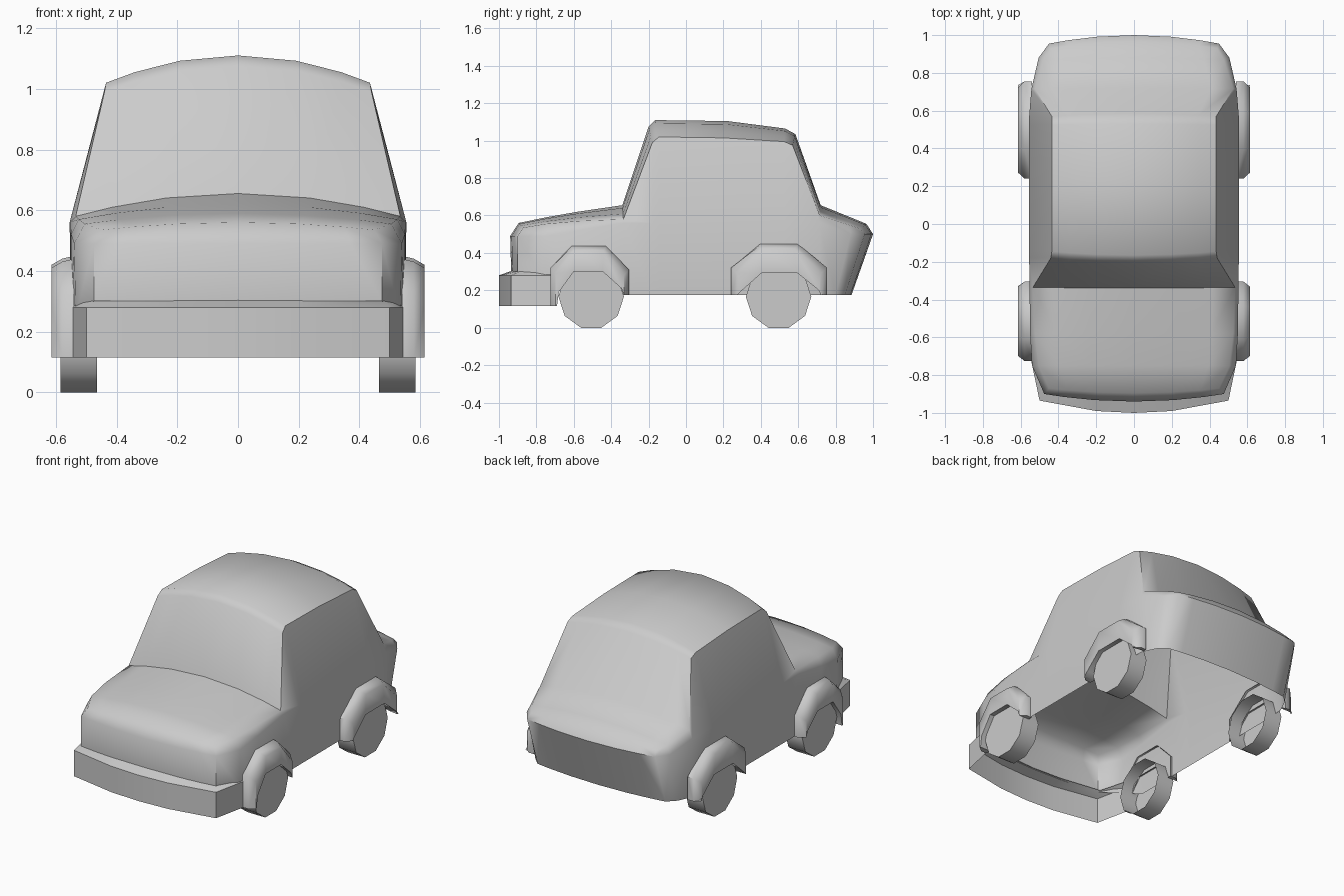
import bpy, bmesh, math

cube = bpy.data.objects.get("Cube")
if cube:
    bpy.data.objects.remove(cube, do_unlink=True)

GREY = (0.6, 0.6, 0.6, 1.0)
mat = bpy.data.materials.new("plain grey")
mat.use_nodes = True
mat.diffuse_color = GREY
mat.node_tree.nodes["Principled BSDF"].inputs["Base Color"].default_value = GREY


def finish(bm, name, angle=50, mirrored=True):
    """Turn a half mesh (x >= 0) into a mirrored, shaded object."""
    bmesh.ops.remove_doubles(bm, verts=bm.verts, dist=0.0005)
    bmesh.ops.recalc_face_normals(bm, faces=bm.faces)
    mesh = bpy.data.meshes.new(name)
    bm.to_mesh(mesh)
    bm.free()
    mesh.materials.append(mat)
    ob = bpy.data.objects.new(name, mesh)
    bpy.context.collection.objects.link(ob)
    bpy.ops.object.select_all(action="DESELECT")
    ob.select_set(True)
    bpy.context.view_layer.objects.active = ob
    if mirrored:
        mod = ob.modifiers.new("mirror", "MIRROR")
        mod.use_clip = True
        bpy.ops.object.modifier_apply(modifier=mod.name)
    bpy.ops.object.shade_smooth_by_angle(angle=math.radians(angle))
    return ob


def loft(bm, rows):
    """Skin quads between successive rows of points."""
    grid = [[bm.verts.new(p) for p in row] for row in rows]
    for a, b in zip(grid, grid[1:]):
        for i in range(len(a) - 1):
            bm.faces.new((a[i], a[i + 1], b[i + 1], b[i]))


def crown(centre, edge):
    """Curved row of points from the centre line out to an edge point."""
    cy, cz = centre
    x, y, z = edge
    return [(x * t, cy + (y - cy) * t * t, cz + (z - cz) * t * t)
            for t in (0, 0.44, 0.78, 1)]


# Body shell: centre (y, z), shoulder, belt and sill points, front to back
def cabin(centre, edge):
    y = edge[1]
    return centre, edge, (0.555, y, 0.56), (0.55, y, 0.175)


sections = [
    ((-0.895, 0.56), (0.45, -0.87, 0.535), (0.475, -0.9, 0.49), (0.475, -0.9, 0.3)),
    ((-0.75, 0.59), (0.505, -0.75, 0.555), (0.54, -0.75, 0.49), (0.535, -0.75, 0.25)),
    ((-0.58, 0.62), (0.525, -0.58, 0.57), (0.55, -0.58, 0.52), (0.55, -0.58, 0.175)),
    ((-0.34, 0.655), (0.535, -0.335, 0.58), (0.553, -0.335, 0.56), (0.55, -0.335, 0.175)),
    cabin((-0.2, 1.075), (0.44, -0.18, 0.99)),
    cabin((-0.165, 1.11), (0.435, -0.145, 1.02)),
    cabin((0.22, 1.105), (0.435, 0.2, 1.015)),
    cabin((0.53, 1.065), (0.435, 0.525, 0.995)),
    cabin((0.585, 1.035), (0.435, 0.57, 0.975)),
    ((0.72, 0.655), (0.525, 0.715, 0.6), (0.543, 0.715, 0.55), (0.54, 0.715, 0.175)),
    ((0.88, 0.59), (0.475, 0.87, 0.55), (0.505, 0.88, 0.5), (0.5, 0.8, 0.175)),
    ((0.965, 0.555), (0.44, 0.93, 0.53), (0.45, 0.955, 0.5), (0.45, 0.85, 0.175)),
]
bm = bmesh.new()
loft(bm, [crown(c, e) + [belt, sill] for c, e, belt, sill in sections])

# Nose and tail panels close the two ends
nose, tail = sections[0], sections[-1]
for end, upper, lower in ((nose, (-0.94, 0.49), (-0.935, 0.3)),
                          (tail, (1.0, 0.5), (0.885, 0.175))):
    loft(bm, [crown(end[0], end[1]), crown(upper, end[2]), crown(lower, end[3])])
finish(bm, "body_shell")

# Wrap-around front bumper with a top lip
bm = bmesh.new()
outline = [(0, -1.0), (0.2, -0.99), (0.5, -0.935), (0.545, -0.72)]
lip = [(0, -0.93), (0.2, -0.92), (0.475, -0.88), (0.52, -0.72)]
loft(bm, [[(x, y, 0.115) for x, y in outline],
          [(x, y, 0.28) for x, y in outline],
          [(x, y, 0.305) for x, y in lip]])
finish(bm, "front_bumper")


# Fenders: arched bands with a bevelled outer rim
def fender(name, outer, inner, mid):
    bm = bmesh.new()
    rim = [(mid + (y - mid) * 0.87, z - (0.03 if z > 0.2 else 0)) for y, z in outer]
    rows = [[(0.54, y, z) for y, z in outer],
            [(0.58, y, z - 0.01 * (z > 0.4)) for y, z in outer],
            [(0.615, y, z) for y, z in rim],
            [(0.615, y, z) for y, z in inner],
            [(0.54, y, z) for y, z in inner]]
    loft(bm, rows)
    for i in (0, -1):
        bm.faces.new([bm.verts.new(row[i]) for row in rows])
    finish(bm, name)


fender("front_fenders",
       [(-0.725, 0.115), (-0.725, 0.32), (-0.61, 0.44), (-0.43, 0.44), (-0.305, 0.31), (-0.305, 0.175)],
       [(-0.69, 0.115), (-0.68, 0.19), (-0.6, 0.3), (-0.445, 0.3), (-0.345, 0.21), (-0.33, 0.175)],
       -0.515)
fender("rear_fenders",
       [(0.24, 0.175), (0.24, 0.32), (0.395, 0.45), (0.595, 0.45), (0.755, 0.32), (0.755, 0.175)],
       [(0.275, 0.175), (0.3, 0.2), (0.405, 0.293), (0.595, 0.293), (0.71, 0.2), (0.735, 0.175)],
       0.495)

# Wheels: ten-sided drums, closed outside and hollow inside
for name, y in (("front_wheels", -0.507), ("rear_wheels", 0.495)):
    bm = bmesh.new()
    r = 0.175
    ring = [(y + r * math.cos(a), 0.166 + r * math.sin(a))
            for a in (math.tau * i / 10 for i in range(11))]
    loft(bm, [[(x, *p) for p in ring] for x in (0.465, 0.585)])
    bm.faces.new([bm.verts.new((0.585, *p)) for p in ring[:-1]])
    finish(bm, name)
